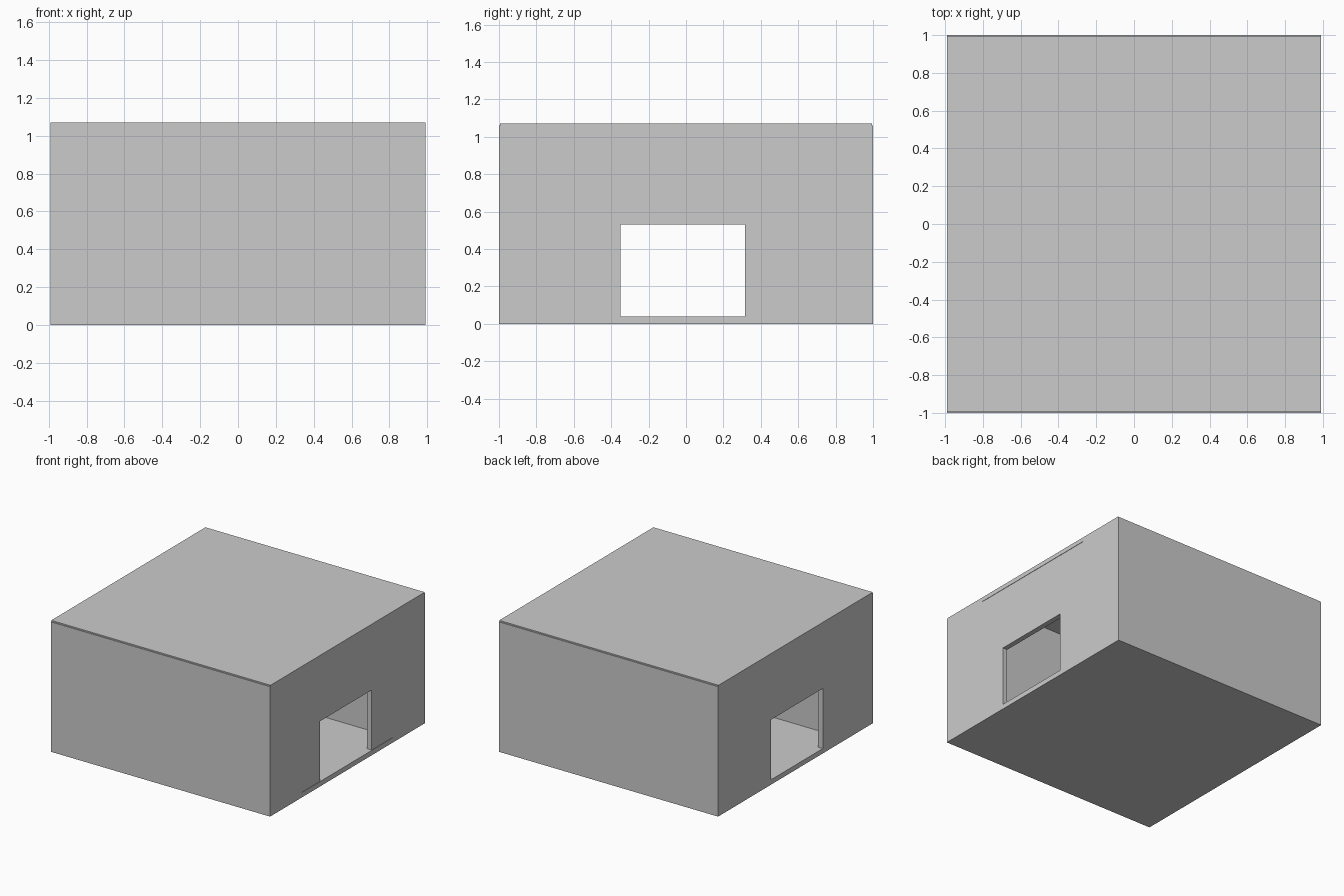
import bpy, bmesh

if "Cube" in bpy.data.objects:
    bpy.data.objects.remove(bpy.data.objects["Cube"])

HX, HY = 0.99, 1.0          # outer half sizes
INNER_Y = 0.587             # room half width
FLOOR, CEIL, EAVE, TOP = 0.04, 1.035, 1.06, 1.07
WALL = 0.045


def prism(name, profile, x0, x1):
    """Extrude a (y, z) profile from x0 to x1."""
    bm = bmesh.new()
    face = bm.faces.new([bm.verts.new((x0, y, z)) for y, z in profile])
    ext = bmesh.ops.extrude_face_region(bm, geom=[face])
    verts = [v for v in ext["geom"] if isinstance(v, bmesh.types.BMVert)]
    bmesh.ops.translate(bm, verts=verts, vec=(x1 - x0, 0, 0))
    bmesh.ops.recalc_face_normals(bm, faces=bm.faces)
    mesh = bpy.data.meshes.new(name)
    bm.to_mesh(mesh)
    bm.free()
    obj = bpy.data.objects.new(name, mesh)
    bpy.context.collection.objects.link(obj)
    return obj


# Shell: floor, ceiling and thick front/back walls around a room open at both ends
bm = bmesh.new()
rings = []
for x in (-HX, HX):
    outer = [bm.verts.new((x, y, z)) for y, z in
             ((-HY, 0), (HY, 0), (HY, EAVE), (-HY, EAVE))]
    inner = [bm.verts.new((x, y, z)) for y, z in
             ((-INNER_Y, FLOOR), (INNER_Y, FLOOR), (INNER_Y, CEIL), (-INNER_Y, CEIL))]
    rings.append((outer, inner))
(o0, i0), (o1, i1) = rings
for k in range(4):
    n = (k + 1) % 4
    for a, b in ((o0, i0), (o1, i1), (o0, o1), (i0, i1)):
        bm.faces.new((a[k], a[n], b[n], b[k]))
bmesh.ops.recalc_face_normals(bm, faces=bm.faces)
mesh = bpy.data.meshes.new("room_shell")
bm.to_mesh(mesh)
bm.free()
bpy.context.collection.objects.link(bpy.data.objects.new("room_shell", mesh))

# Thin roof sheet, slightly inset at front and back
r = HY - 0.006
prism("roof_sheet", [(-r, EAVE), (r, EAVE), (r, TOP), (-r, TOP)], -HX, HX)

# End walls with a doorway, set into the shell
D0, D1, DZ = -0.35, 0.315, 0.53
doorway = [(-INNER_Y, FLOOR), (D0, FLOOR), (D0, DZ), (D1, DZ), (D1, FLOOR),
           (INNER_Y, FLOOR), (INNER_Y, CEIL), (-INNER_Y, CEIL)]
prism("right_door_wall", doorway, HX - WALL, HX - 0.003)
prism("left_door_wall", doorway, -HX, -HX + WALL)
